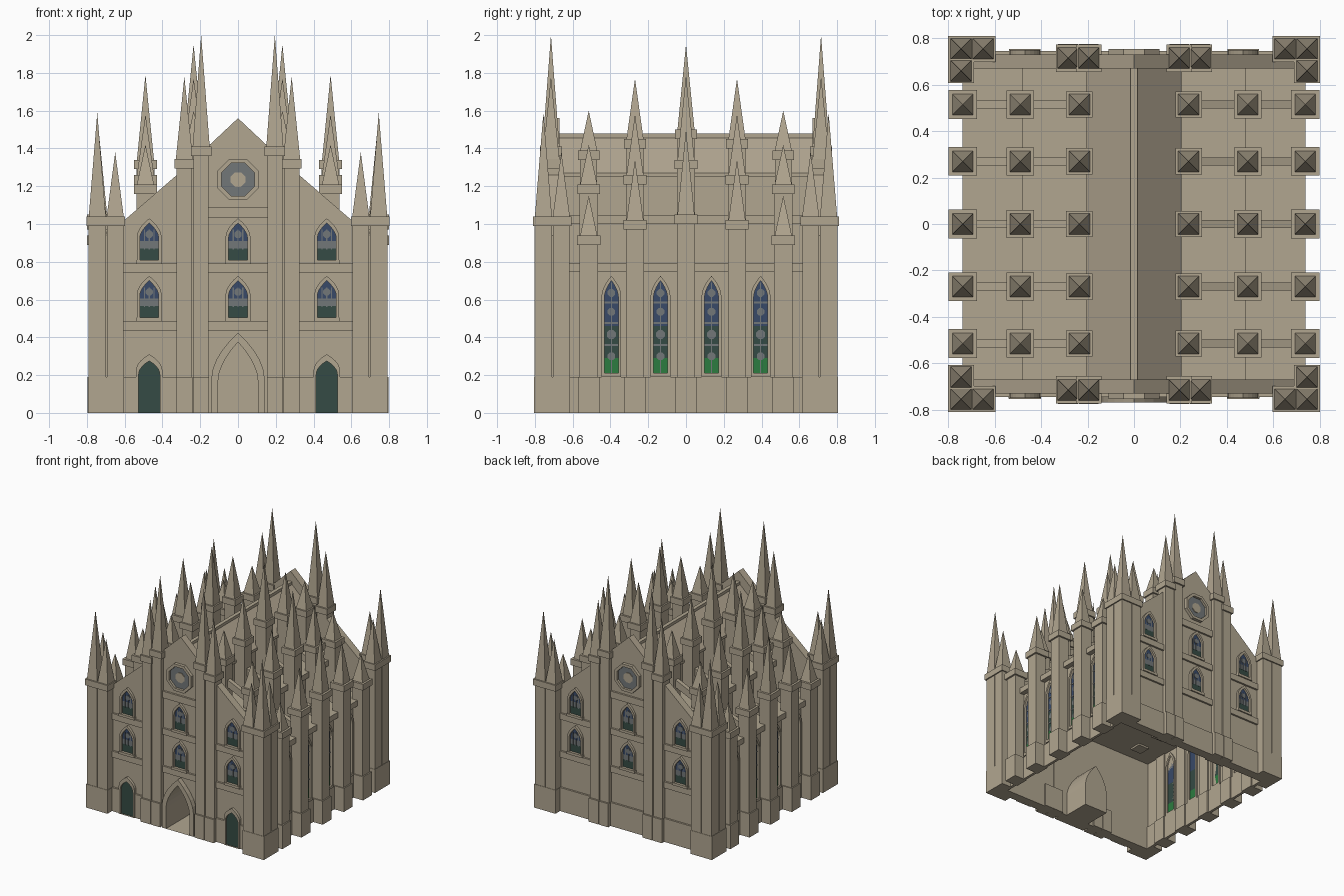
import bpy, bmesh, math

if "Cube" in bpy.data.objects:
    bpy.data.objects.remove(bpy.data.objects["Cube"])

def mat(name, rgb):
    m = bpy.data.materials.new(name)
    m.diffuse_color = (*rgb, 1)
    m.use_nodes = True
    m.node_tree.nodes["Principled BSDF"].inputs["Base Color"].default_value = m.diffuse_color
    return m

STONE = mat("stone", (0.44, 0.38, 0.28))
BLUE = mat("blue_glass", (0.04, 0.068, 0.14))
DARK = mat("dark_green", (0.036, 0.07, 0.058))
GREEN = mat("green_glass", (0.025, 0.20, 0.05))
GREY = mat("grey_tracery", (0.17, 0.185, 0.19))

# wall-local (u, z, d) to world, d being the outward distance from the centre
SIDES = {"front": lambda u, d: (u, -d), "back": lambda u, d: (-u, d),
         "right": lambda u, d: (d, u), "left": lambda u, d: (-d, -u)}

def finish(bm, name, mats):
    bmesh.ops.recalc_face_normals(bm, faces=bm.faces)
    me = bpy.data.meshes.new(name)
    bm.to_mesh(me)
    bm.free()
    for m in mats:
        me.materials.append(m)
    ob = bpy.data.objects.new(name, me)
    bpy.context.collection.objects.link(ob)
    return ob

def prism(name, pts, d0, d1, side="front", m=STONE, inner=None, front=True, back=True, cuts=(), mats=None):
    """Extrude a (u, z) outline from d0 to d1; inner makes it a ring; cuts split colours by height."""
    bm = bmesh.new()
    def loop(p, d):
        return [bm.verts.new((*SIDES[side](u, d), z)) for u, z in p]
    def strip(a, b):
        for i in range(len(a)):
            j = (i + 1) % len(a)
            bm.faces.new((a[i], a[j], b[j], b[i]))
    a, b = loop(pts, d0), loop(pts, d1)
    strip(a, b)
    if inner:
        c, e = loop(inner, d0), loop(inner, d1)
        strip(c, e)
        strip(b, e)
        strip(a, c)
    else:
        if back:
            bm.faces.new(a)
        if front:
            bm.faces.new(b)
    for z in cuts:
        bmesh.ops.bisect_plane(bm, geom=bm.verts[:] + bm.edges[:] + bm.faces[:],
                               plane_co=(0, 0, z), plane_no=(0, 0, 1))
    for f in bm.faces:
        zc = f.calc_center_bounds().z
        f.material_index = sum(zc > z for z in cuts)
    return finish(bm, name, mats or [m])

def rect(u0, u1, z0, z1):
    return [(u0, z0), (u1, z0), (u1, z1), (u0, z1)]

def arch(c, w, z0, spring, peak, n=5, power=1.8):
    half = [(w * (1 - (i / n) ** power), spring + (peak - spring) * i / n) for i in range(n + 1)]
    left = [(c - x, z) for x, z in half]
    right = [(c + x, z) for x, z in half[-2::-1]]
    return [(c - w, z0)] + left + right + [(c + w, z0)]

def octagon(c, z, r):
    return [(c + r * math.cos(math.pi * (k + .5) / 4), z + r * math.sin(math.pi * (k + .5) / 4)) for k in range(8)]

def add_box(bm, x, y, hx, hy, z0, z1, top=1.0):
    lo = [bm.verts.new((x + sx * hx, y + sy * hy, z0)) for sx, sy in ((-1, -1), (1, -1), (1, 1), (-1, 1))]
    bm.faces.new(lo[::-1])
    if top:
        hi = [bm.verts.new((x + sx * hx, y + sy * hy, z1)) for sx, sy in ((-1, -1), (1, -1), (1, 1), (-1, 1))]
        bm.faces.new(hi)
        for i in range(4):
            bm.faces.new((lo[i], lo[(i + 1) % 4], hi[(i + 1) % 4], hi[i]))
    else:
        tip = bm.verts.new((x, y, z1))
        for i in range(4):
            bm.faces.new((lo[i], lo[(i + 1) % 4], tip))

def pinnacle(name, x, y, hx, hy, z0, cap, tip, plinth=None, grow=.012, capx=None):
    """Shaft with optional plinth, a cap block and a four-sided spire."""
    bm = bmesh.new()
    add_box(bm, x, y, hx, hy, z0, cap - .05)
    if plinth:
        add_box(bm, x, y, hx + plinth[0], hy + plinth[1], 0, .19)
    add_box(bm, x, y, capx or hx + grow, hy + grow, cap - .05, cap)
    add_box(bm, x, y, .045, .045, cap, tip, top=0)
    finish(bm, name, [STONE])

# --- hollow body: outer aisles, inner aisles, nave ---
tunnel = dict(front=False, back=False)
bm = bmesh.new()
v = [[bm.verts.new((x, y, z)) for x, z in ((-.7, 0), (-.7, .75), (.7, .75), (.7, 0))] for y in (-.68, .68)]
for i in range(3):
    bm.faces.new((v[0][i], v[0][i + 1], v[1][i + 1], v[1][i]))
finish(bm, "outer_aisle_shell", [STONE])
prism("outer_aisle_roof", rect(-.74, .74, .745, .79), -.675, .675)
prism("inner_aisle", rect(-.45, .45, .79, 1.0), -.675, .675)
prism("inner_aisle_roof", rect(-.48, .48, 1.0, 1.045), -.675, .675)
prism("nave", [(-.19, 1.045), (.19, 1.045), (.19, 1.26), (-.19, 1.26)], -.675, .675)
prism("nave_roof", [(-.205, 1.25), (.205, 1.25), (.205, 1.27), (0, 1.47), (-.205, 1.27)], -.675, .675)
prism("roof_ridge", rect(-.015, .015, 1.45, 1.478), -.675, .675)

# --- gabled end walls, the front one with a portal opening ---
gable = [(.7, 0), (.7, .94), (.59, 1.03), (.3, 1.28), (.16, 1.41)]
gable = gable + [(0, 1.56)] + [(-x, z) for x, z in gable[::-1]]
door = arch(0, .105, 0, .17, .375)
prism("front_wall", gable + door, .67, .73)
prism("back_wall", gable, .67, .73, "back")
prism("portal_niche", door, .45, .73, front=False)
prism("portal_frame", arch(0, .14, 0, .19, .425), .72, .77, inner=door)
for s, n in ((-1, "left"), (1, "right")):
    c = s * .47
    prism(n + "_door_frame", arch(c, .07, 0, .22, .31, power=2.2), .72, .752, inner=arch(c, .056, 0, .20, .275, power=2.2))
    prism(n + "_door", arch(c, .056, 0, .20, .275, power=2.2), .73, .737, m=DARK)

def small_window(side, c, z):
    prism(side + "_window_frame", arch(c, .065, z, z + .14, z + .235), .72, .75, side,
          inner=arch(c, .05, z + .015, z + .13, z + .21))
    prism(side + "_window_glass", arch(c, .05, z + .015, z + .13, z + .21), .73, .734, side,
          cuts=(z + .075, z + .115), mats=[DARK, GREY, BLUE])
    prism(side + "_window_rosette", octagon(c, z + .15, .021), .734, .738, side, GREY)
    for u in (-.025, 0, .025):
        prism(side + "_window_mullion", rect(c + u - .003, c + u + .003, z + .07, z + .175), .734, .737, side, GREY)
    prism(side + "_window_sill", rect(c - .068, c + .068, z - .006, z + .015), .72, .755, side)

for side in ("front", "back"):
    # windows, bands, plinths and rose
    for c in (-.47, 0, .47):
        for z in (.49, .795):
            small_window(side, c, z)
    for a, b in ((-.605, -.32), (-.155, .155), (.32, .605)):
        for z in (.435, .74):
            prism(side + "_wall_band", rect(a, b, z, z + .05), .72, .745, side)
    prism(side + "_upper_band", rect(-.155, .155, 1.035, 1.09), .72, .745, side)
    spans = ((-.605, -.54), (-.40, -.32), (.32, .40), (.54, .605)) if side == "front" else ((-.605, -.32), (-.155, .155), (.32, .605))
    for a, b in spans:
        prism(side + "_wall_plinth", rect(a, b, 0, .19), .72, .745, side)
    prism(side + "_rose_frame", octagon(0, 1.235, .118), .72, .755, side, inner=octagon(0, 1.235, .094))
    prism(side + "_rose_glass", octagon(0, 1.235, .094), .73, .736, side, GREY)
    prism(side + "_rose_center", octagon(0, 1.235, .042), .736, .741, side)

def tall_window(side, c):
    glass = arch(c, .037, .21, .61, .70)
    prism(side + "_lancet_frame", arch(c, .052, .19, .62, .725), .69, .722, side, inner=glass)
    prism(side + "_lancet_glass", glass, .70, .704, side, cuts=(.29, .46), mats=[GREEN, DARK, BLUE])
    prism(side + "_lancet_mullion", rect(c - .003, c + .003, .21, .69), .704, .707, side, GREY)
    for z, r in ((.30, .022), (.415, .026), (.535, .022), (.635, .022)):
        prism(side + "_lancet_rosette", octagon(c, z, r), .704, .708, side, GREY)
    for z in (.36, .475, .585):
        prism(side + "_lancet_bar", rect(c - .036, c + .036, z - .005, z + .005), .704, .707, side, GREY)

for side in ("right", "left"):
    for c in (-.395, -.135, .135, .395):
        tall_window(side, c)
    prism(side + "_wall_plinth", rect(-.67, .67, 0, .19), .69, .712, side)

# --- pinnacles: (y, [nave, inner aisle, outer aisle cap tops], spire height) ---
rows = ((0, (1.50, 1.34, 1.05), .45), (.27, (1.45, 1.26, 1.02), .32), (.515, (1.39, 1.21, .94), .21))
for sx in (-1, 1):
    for y0, caps, h in rows:
        for y in {y0, -y0}:
            pinnacle("nave_pinnacle", sx * .235, y, .045, .045, 1.0, caps[0], caps[0] + h)
            pinnacle("aisle_pinnacle", sx * .49, y, .048, .048, .73, caps[1], caps[1] + h)
            pinnacle("buttress", sx * .738, y, .048, .048, 0, caps[2], caps[2] + h, (.01, .008), .014)
            # flying buttresses stepping down over the aisles
            for (xa, za), (xb, zb) in (((.22, 1.24), (.49, 1.12)), ((.47, .97), (.74, .86))):
                prism("flying_buttress", [(sx * xa, za - .06), (sx * xb, zb - .06), (sx * xb, zb), (sx * xa, za)],
                      y - .017, y + .017)
    for sy in (-1, 1):
        # paired towers beside the gable
        pinnacle("inner_gable_tower", sx * .195, sy * .715, .04, .046, 0, 1.41, 2.0, (.002, .014), .013, .054)
        pinnacle("outer_gable_tower", sx * .284, sy * .715, .041, .046, 0, 1.345, 1.78, (.002, .014), .013, .052)
        # three-part corner towers
        pinnacle("corner_tower_main", sx * .745, sy * .755, .046, .046, 0, 1.04, 1.59, (.003, .003), .01)
        pinnacle("corner_tower_end", sx * .65, sy * .755, .043, .046, 0, 1.04, 1.38, (.003, .003), .01)
        pinnacle("corner_tower_side", sx * .745, sy * .66, .046, .043, 0, 1.04, 1.38, (.003, .003), .01)
